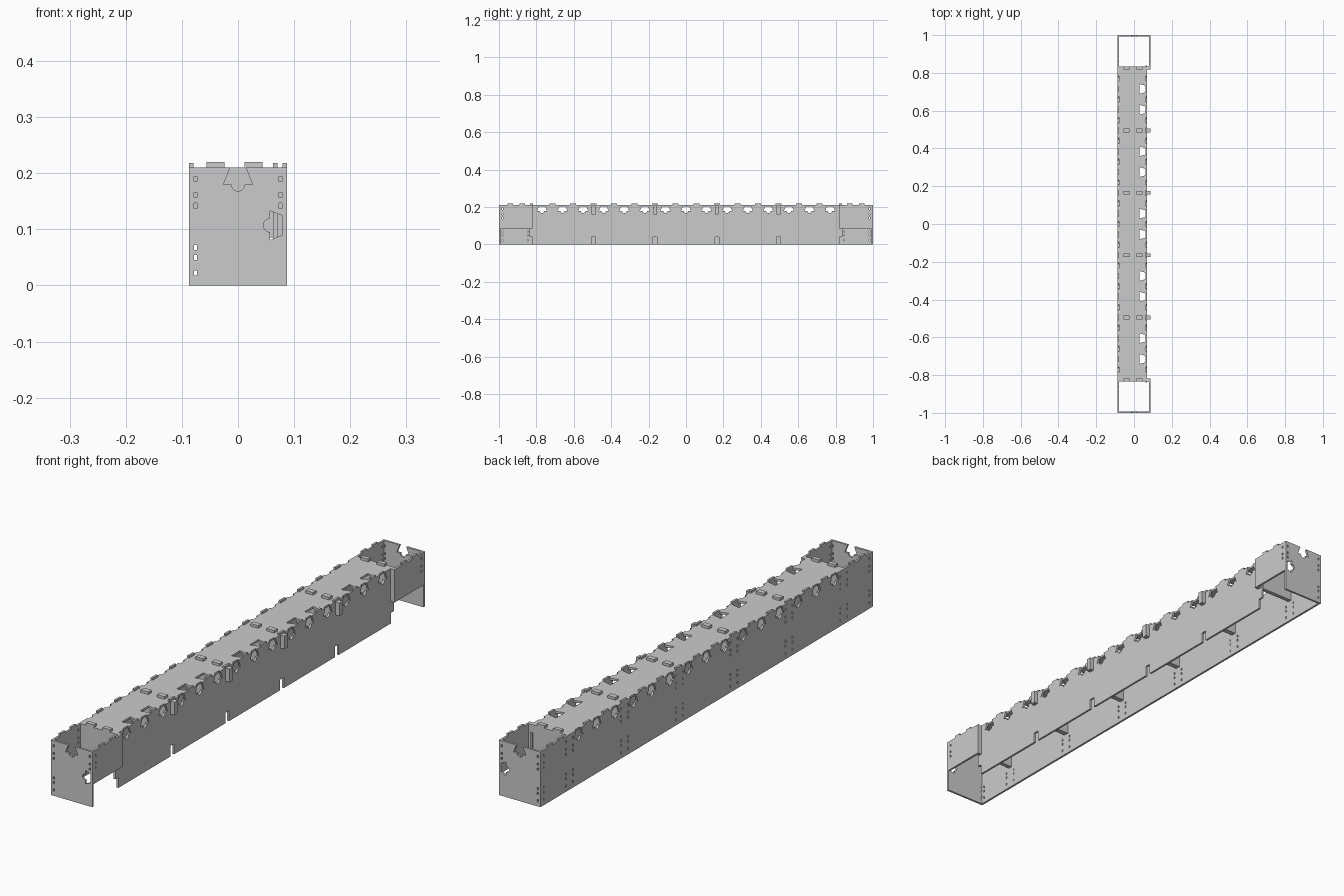
import bpy, bmesh
from math import sin, cos, pi
from mathutils import Matrix

if "Cube" in bpy.data.objects:
    bpy.data.objects.remove(bpy.data.objects["Cube"])

T = 0.008                      # sheet thickness
STEP = 0.11                    # spacing of the edge notches
TOP = 0.21                     # top edge of the sheets
INNER = (-0.495, -0.165, 0.165, 0.495)   # bulkhead stations
UPPER, LOWER = (0.19, 0.161, 0.142), (0.068, 0.05, 0.022)

# local (u, v, depth) axes for sheets normal to x, y and z
AXES = {
    'x': Matrix(((0, 0, 1, 0), (1, 0, 0, 0), (0, 1, 0, 0), (0, 0, 0, 1))),
    'y': Matrix(((1, 0, 0, 0), (0, 0, -1, 0), (0, 1, 0, 0), (0, 0, 0, 1))),
    'z': Matrix.Identity(4),
}


def sheet(name, axis, pos, outline, holes=(), thick=T):
    """Flat cut sheet: outline with holes, extruded about position pos."""
    cu = bpy.data.curves.new(name, 'CURVE')
    cu.dimensions = '2D'
    cu.fill_mode = 'BOTH'
    cu.extrude = thick / 2
    for loop in [outline, *holes]:
        sp = cu.splines.new('POLY')
        sp.points.add(len(loop) - 1)
        for p, (u, v) in zip(sp.points, loop):
            p.co = (u, v, 0, 1)
        sp.use_cyclic_u = True
    tmp = bpy.data.objects.new(name + "_profile", cu)
    bpy.context.collection.objects.link(tmp)
    dg = bpy.context.evaluated_depsgraph_get()
    me = bpy.data.meshes.new_from_object(tmp.evaluated_get(dg))
    bpy.data.objects.remove(tmp)
    offset = {'x': (pos, 0, 0), 'y': (0, pos, 0), 'z': (0, 0, pos)}[axis]
    me.transform(Matrix.Translation(offset) @ AXES[axis])
    bm = bmesh.new()
    bm.from_mesh(me)
    bmesh.ops.remove_doubles(bm, verts=bm.verts, dist=1e-5)
    bmesh.ops.recalc_face_normals(bm, faces=bm.faces)
    for f in bm.faces:
        f.smooth = False
    bm.to_mesh(me)
    bm.free()
    me.name = name
    ob = bpy.data.objects.new(name, me)
    bpy.context.collection.objects.link(ob)
    return ob


def edge(features, level):
    """Points along an edge, features given as (position, shape)."""
    return [(u + du, level + dv) for u, shape in sorted(features, key=lambda f: f[0])
            for du, dv in shape]


def slot(u, v, w=0.005, h=0.009):
    return [(u - w/2, v - h/2), (u + w/2, v - h/2), (u + w/2, v + h/2), (u - w/2, v + h/2)]


def tooth(half, height):
    return [(-half, 0), (-half, height), (half, height), (half, 0)]


# dovetail notch with a round relief below it
ARC = [(-0.012 * cos(pi * i / 8), -0.03 - 0.012 * sin(pi * i / 8)) for i in range(9)]
NOTCH = [(-0.014, 0), (-0.026, -0.03), *ARC, (0.026, -0.03), (0.014, 0)]
DOVETAIL = [(-0.017, 0), (-0.026, -0.034), (0.026, -0.034), (0.017, 0)]

row = [(k * STEP, NOTCH) for k in range(-7, 8)]
teeth = [((k + 0.5) * STEP, tooth(0.016, 0.008)) for k in range(-7, 7)]
end_teeth = [(s * y, tooth(0.014, 0.008)) for s in (-1, 1) for y in (0.875, 0.94)]

# long rear wall with fixing slots beside every bulkhead
holes = [slot(b + d, z) for b in INNER + (-0.825, 0.825) for d in (-0.021, 0.021)
         for z in UPPER + LOWER]
holes += [slot(s * 0.98, z) for s in (-1, 1) for z in UPPER + LOWER]
sheet("rear_wall", 'x', -0.087 + T/2,
      [(-1, 0), (-1, TOP)] + edge(row + teeth + end_teeth, TOP) + [(1, TOP), (1, 0)], holes)

# long front wall, slotted along the bottom, with tongues at both ends
bottom = edge([(b, tooth(0.011, 0.04)) for b in INNER], 0)[::-1]
sheet("front_wall", 'x', 0.066,
      [(-0.82, 0), (-0.82, 0.04), (-0.838, 0.04), (-0.838, 0.18), (-0.82, 0.18), (-0.82, TOP)]
      + edge(row + teeth, TOP)
      + [(0.82, TOP), (0.82, 0.18), (0.838, 0.18), (0.838, 0.04), (0.82, 0.04), (0.82, 0)]
      + bottom)

# top deck with dovetail cut-outs along the front edge
cuts = [(j * 0.33 + d, DOVETAIL) for j in range(-2, 3) for d in (-0.055, 0.055)]
front_edge = [(x, y) for y, x in edge(cuts, 0.063)]
sheet("top_deck", 'z', TOP - T/2,
      [(-0.08, 0.832), (-0.08, -0.832), (0.063, -0.832)] + front_edge + [(0.063, 0.832)])

# bulkheads with tabs through the deck and an ear past the front wall
tabs = edge([(-0.04, tooth(0.016, 0.01)), (0.028, tooth(0.016, 0.01))], TOP)
for i, y in enumerate(INNER):
    sheet(f"bulkhead_{i + 1}", 'y', y,
          [(-0.08, 0.085), (-0.08, TOP - 0.002)] + tabs
          + [(0.087, TOP), (0.087, 0.16), (0.066, 0.16), (0.066, 0.085)], thick=0.02)

for s, side in ((-1, "near"), (1, "far")):
    # bulkhead closing the end bay
    sheet(f"{side}_end_bulkhead", 'y', s * 0.825,
          [(-0.08, 0.085), (-0.08, TOP)] + tabs + [(0.087, TOP), (0.087, 0.085)], thick=0.016)

    # end plate with a top notch and a side notch
    side_notch = [(0.087 + dv, 0.107 - du) for du, dv in NOTCH]
    sheet(f"{side}_end_plate", 'y', s * (1 - T/2),
          [(-0.087, 0), (-0.087, TOP)] + edge([(0, NOTCH)], TOP)
          + [(0.087, TOP)] + side_notch + [(0.087, 0)],
          [slot(-0.076, z) for z in UPPER + LOWER] + [slot(0.076, z) for z in UPPER])

    # short upper front panel of the end bay
    lo, hi = sorted((s * 0.82, s * 1.0))
    mine = [f for f in end_teeth if f[0] * s > 0]
    sheet(f"{side}_bay_panel", 'x', 0.087 - T/2,
          [(lo, 0.085), (lo, TOP)] + edge(mine, TOP) + [(hi, TOP), (hi, 0.085)],
          [slot(s * 0.98, z) for z in UPPER])
